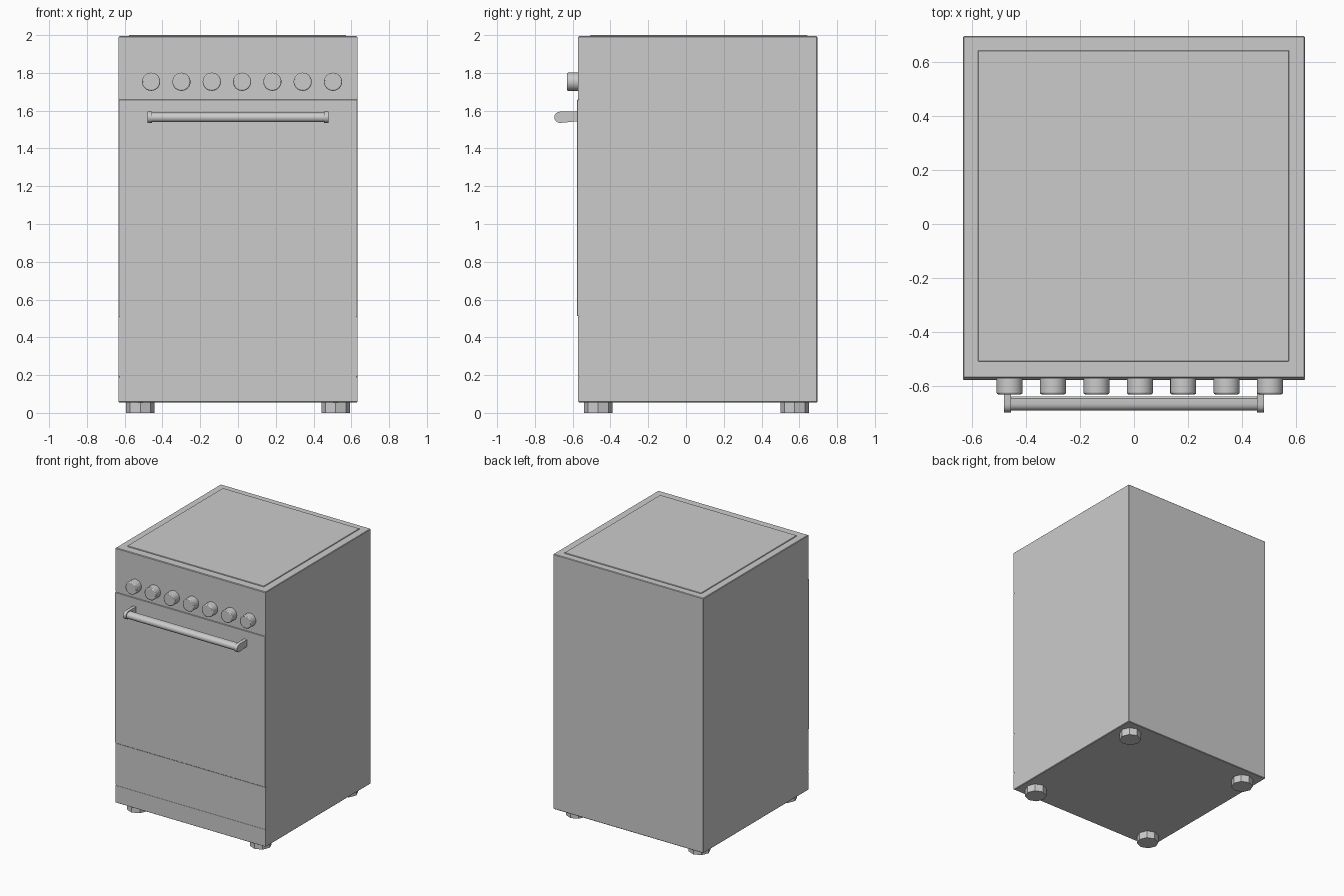
import bpy
import bmesh
import math
from mathutils import Matrix, Vector

default = bpy.data.objects.get("Cube")
if default:
    bpy.data.objects.remove(default, do_unlink=True)

# Single enamel grey
GREY = (0.6, 0.6, 0.6, 1.0)
grey = bpy.data.materials.new("light_grey")
grey.diffuse_color = GREY
grey.use_nodes = True
grey.node_tree.nodes["Principled BSDF"].inputs["Base Color"].default_value = GREY


def finish(name, bm, bevel=0.0, segments=1, smooth=False):
    """Turn a bmesh into a named object with optional edge bevel."""
    bmesh.ops.recalc_face_normals(bm, faces=bm.faces)
    mesh = bpy.data.meshes.new(name)
    bm.to_mesh(mesh)
    bm.free()
    mesh.materials.append(grey)
    obj = bpy.data.objects.new(name, mesh)
    bpy.context.collection.objects.link(obj)
    if bevel:
        mod = obj.modifiers.new("bevel", "BEVEL")
        mod.width = bevel
        mod.segments = segments
        mod.limit_method = "ANGLE"
    if smooth:
        bpy.ops.object.select_all(action="DESELECT")
        obj.select_set(True)
        bpy.context.view_layer.objects.active = obj
        bpy.ops.object.shade_smooth_by_angle(angle=math.radians(35))
    return obj


def box(name, low, high, bevel=0.0):
    low, high = Vector(low), Vector(high)
    bm = bmesh.new()
    place = Matrix.Translation((low + high) / 2) @ Matrix.Diagonal((*(high - low), 1))
    bmesh.ops.create_cube(bm, size=1, matrix=place)
    return finish(name, bm, bevel)


def cylinder(name, centre, radius, depth, sides, turn=Matrix(), **style):
    bm = bmesh.new()
    bmesh.ops.create_cone(bm, cap_ends=True, segments=sides, radius1=radius,
                          radius2=radius, depth=depth,
                          matrix=Matrix.Translation(centre) @ turn)
    return finish(name, bm, **style)


def extrude_x(name, profile, x0, x1, **style):
    """Extrude a (y, z) profile along x."""
    bm = bmesh.new()
    face = bm.faces.new([bm.verts.new((x0, y, z)) for y, z in profile])
    moved = bmesh.ops.extrude_face_region(bm, geom=[face])["geom"]
    bmesh.ops.translate(bm, vec=(x1 - x0, 0, 0),
                        verts=[v for v in moved if isinstance(v, bmesh.types.BMVert)])
    return finish(name, bm, **style)


def rounded_nose(y, z, radius, steps=8):
    """Half circle facing the front, from top to bottom."""
    angles = [math.pi / 2 + math.pi * i / steps for i in range(steps + 1)]
    return [(y + radius * math.cos(a), z + radius * math.sin(a)) for a in angles]


W, FRONT, BACK = 0.632, -0.57, 0.695

# Cabinet and raised hob plate
box("cabinet", (-W, FRONT, 0.055), (W, BACK, 1.994), 0.004)
box("hob_plate", (-0.577, -0.508, 1.985), (0.573, 0.642, 2.0), 0.002)

# Front panels: control strip, door, drawer and plinth
box("control_panel", (-W, FRONT - 0.002, 1.662), (W, FRONT + 0.01, 1.99))
box("oven_door", (-W, FRONT - 0.006, 0.512), (W, FRONT + 0.01, 1.658), 0.002)
box("drawer_front", (-W, FRONT - 0.002, 0.194), (W, FRONT + 0.01, 0.508))
box("plinth", (-W, FRONT - 0.002, 0.059), (W, FRONT + 0.01, 0.188))

# Row of control knobs
facing_front = Matrix.Rotation(math.radians(90), 4, "X")
for i in range(7):
    cylinder(f"knob_{i + 1}", (-0.46 + 0.1605 * i, -0.597, 1.753), 0.048, 0.066, 32,
             facing_front, bevel=0.006, segments=2, smooth=True)

# Door handle: rounded bar between two arms
bar = rounded_nose(-0.665, 1.564, 0.025) + [(-0.645, 1.539), (-0.638, 1.546),
                                            (-0.638, 1.582), (-0.645, 1.589)]
extrude_x("handle_bar", bar, -0.46, 0.46, smooth=True)
arm = rounded_nose(-0.667, 1.565, 0.03) + [(-0.573, 1.544), (-0.573, 1.595)]
for side, name in ((-1, "right"), (1, "left")):
    extrude_x(f"handle_arm_{name}", arm, side * 0.455, side * 0.48, smooth=True)

# Octagonal feet
for x, side in ((-0.517, "right"), (0.517, "left")):
    for y, end in ((-0.465, "front"), (0.575, "back")):
        cylinder(f"foot_{end}_{side}", (x, y, 0.03), 0.076, 0.06, 8)
